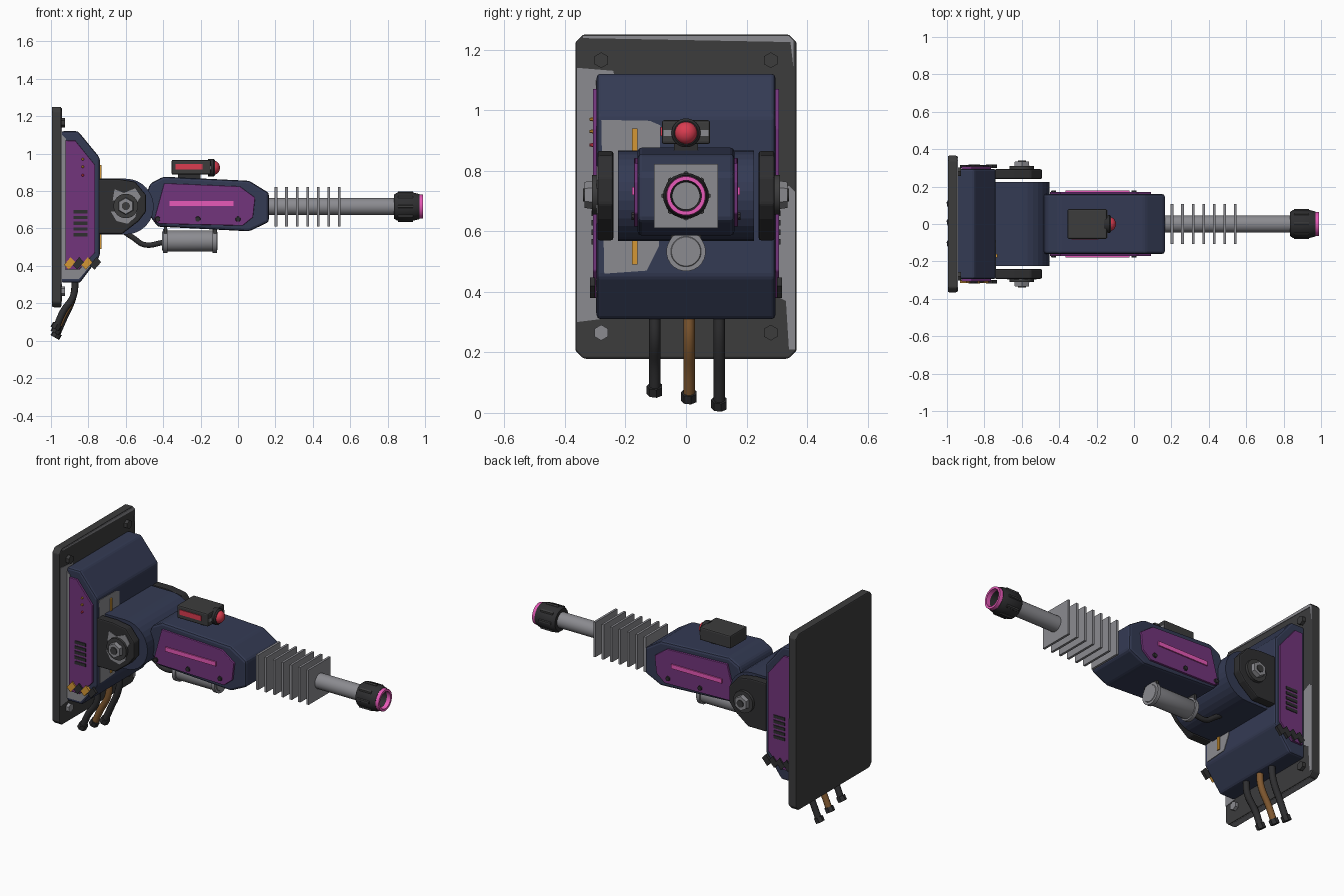
import bpy, bmesh, math
from mathutils import Vector

if "Cube" in bpy.data.objects:
    bpy.data.objects.remove(bpy.data.objects["Cube"])


def mat(name, r, g, b):
    m = bpy.data.materials.new(name)
    m.diffuse_color = (r, g, b, 1)
    m.use_nodes = True
    m.node_tree.nodes["Principled BSDF"].inputs["Base Color"].default_value = m.diffuse_color
    return m


NAVY = mat("navy_paint", 0.034, 0.043, 0.088)
PURPLE = mat("purple_panel", 0.17, 0.035, 0.2)
PINK = mat("pink_glow", 0.8, 0.1, 0.48)
GREY = mat("bare_metal", 0.26, 0.26, 0.28)
DARK = mat("dark_metal", 0.045, 0.045, 0.046)
BLACK = mat("black_rubber", 0.028, 0.028, 0.03)
ORANGE = mat("orange_mark", 0.66, 0.31, 0.035)
RED = mat("red_sensor", 0.7, 0.045, 0.08)
BROWN = mat("brown_cable", 0.22, 0.1, 0.03)


def finish(name, bm, m, bevel=0, smooth=False):
    bmesh.ops.recalc_face_normals(bm, faces=bm.faces)
    me = bpy.data.meshes.new(name)
    bm.to_mesh(me)
    bm.free()
    me.materials.append(m)
    ob = bpy.data.objects.new(name, me)
    bpy.context.collection.objects.link(ob)
    if bevel:
        mod = ob.modifiers.new("bevel", 'BEVEL')
        mod.width, mod.segments, mod.limit_method = bevel, 2, 'ANGLE'
        mod.angle_limit = math.radians(25)
    if smooth:
        bpy.context.view_layer.objects.active = ob
        ob.select_set(True)
        bpy.ops.object.shade_smooth_by_angle(angle=math.radians(35))
        ob.select_set(False)
    return ob


def prism(name, pts, a, b, m, bevel=0, axis='y'):
    """Extrude an outline from a to b: (x, z) along y, or (y, z) along x."""
    bm = bmesh.new()
    put = (lambda p, t: (p[0], t, p[1])) if axis == 'y' else (lambda p, t: (t, p[0], p[1]))
    r0 = [bm.verts.new(put(p, a)) for p in pts]
    r1 = [bm.verts.new(put(p, b)) for p in pts]
    bm.faces.new(r0)
    bm.faces.new(r1)
    n = len(pts)
    for i in range(n):
        j = (i + 1) % n
        bm.faces.new((r0[i], r0[j], r1[j], r1[i]))
    return finish(name, bm, m, bevel)


def box(name, x, y, z, m, bevel=0):
    return prism(name, [(x[0], z[0]), (x[1], z[0]), (x[1], z[1]), (x[0], z[1])], y[0], y[1], m, bevel)


def lathe(name, prof, centre, m, n=24, axis='x', closed=False, smooth=True):
    """Spin (offset, radius) points about an axis through centre."""
    bm = bmesh.new()
    rings = []
    for t, r in prof:
        ring = []
        for i in range(n):
            a = 2 * math.pi * (i + 0.5) / n
            c, s = r * math.cos(a), r * math.sin(a)
            off = Vector((t, c, s)) if axis == 'x' else Vector((c, t, s))
            ring.append(bm.verts.new(Vector(centre) + off))
        rings.append(ring)
    pairs = list(zip(rings, rings[1:])) + ([(rings[-1], rings[0])] if closed else [])
    for p, q in pairs:
        for i in range(n):
            j = (i + 1) % n
            bm.faces.new((p[i], p[j], q[j], q[i]))
    if not closed:
        bm.faces.new(rings[0])
        bm.faces.new(rings[-1])
    return finish(name, bm, m, 0, smooth)


def tube(name, pts, r, m):
    cu = bpy.data.curves.new(name, 'CURVE')
    cu.dimensions, cu.bevel_depth, cu.bevel_resolution = '3D', r, 3
    cu.use_fill_caps, cu.resolution_u = True, 6
    sp = cu.splines.new('BEZIER')
    sp.bezier_points.add(len(pts) - 1)
    for bp, p in zip(sp.bezier_points, pts):
        bp.co = p
        bp.handle_left_type = bp.handle_right_type = 'AUTO'
    cu.materials.append(m)
    ob = bpy.data.objects.new(name, cu)
    bpy.context.collection.objects.link(ob)


# Wall plate with clipped corners, worn patches and corner bolts
c = 0.025
prism("wall_plate", [(-0.365 + c, 0.18), (0.365 - c, 0.18), (0.365, 0.18 + c), (0.365, 1.25 - c),
                     (0.365 - c, 1.25), (-0.365 + c, 1.25), (-0.365, 1.25 - c), (-0.365, 0.18 + c)],
      -0.995, -0.945, DARK, 0.006, 'x')
prism("plate_wear_left", [(-0.36, 0.3), (-0.28, 0.31), (-0.27, 0.8), (-0.23, 1.07), (-0.24, 1.13), (-0.36, 1.14)],
      -0.946, -0.942, GREY, 0, 'x')
prism("plate_wear_right", [(0.34, 0.21), (0.36, 0.21), (0.36, 0.73), (0.34, 0.75), (0.28, 0.72), (0.27, 0.4), (0.33, 0.37)],
      -0.946, -0.942, GREY, 0, 'x')
prism("plate_wear_top", [(-0.34, 1.238), (-0.34, 1.245), (0.34, 1.245), (0.355, 1.23), (0.355, 1.14), (0.345, 1.225)],
      -0.946, -0.942, GREY, 0, 'x')
box("plate_wear_bottom", (-0.985, -0.95), (-0.33, 0.33), (0.178, 0.182), GREY)
for y in (-0.28, 0.28):
    for z in (0.265, 1.165):
        lathe("plate_bolt", [(-0.946, 0.026), (-0.925, 0.026)], (0, y, z),
              GREY if y < 0 and z < 1 else DARK, 6, smooth=False)

# Housing on the plate
prism("housing", [(-0.945, 0.31), (-0.845, 0.31), (-0.74, 0.45), (-0.74, 0.98), (-0.855, 1.12), (-0.945, 1.12)],
      -0.295, 0.295, NAVY, 0.012)
prism("housing_wear_side", [(-0.94, 0.33), (-0.85, 0.33), (-0.79, 0.4), (-0.79, 0.45), (-0.92, 0.45),
                            (-0.92, 1.08), (-0.94, 1.1)], -0.298, -0.294, GREY)
prism("housing_wear_front", [(-0.27, 0.46), (-0.13, 0.47), (-0.09, 0.55), (-0.085, 0.95), (-0.12, 0.965), (-0.28, 0.968)],
      -0.741, -0.737, GREY, 0, 'x')
box("orange_strip", (-0.74, -0.73), (-0.178, -0.16), (0.49, 0.94), ORANGE)

for s in (-1, 1):
    # Purple housing panel, vent slots and hazard marks
    prism("housing_panel", [(-0.922, 0.38), (-0.85, 0.38), (-0.765, 0.47), (-0.765, 0.94), (-0.87, 1.07), (-0.922, 1.07)],
          s * 0.293, s * 0.308, PURPLE, 0.003)
    for i in range(5):
        z = 0.566 + i * 0.031
        box("vent_slot", (-0.88, -0.805), (s * 0.305, s * 0.312), (z - 0.009, z + 0.009), BLACK)
    for i in range(4):
        x = -0.93 + i * 0.046
        prism("hazard_mark", [(x, 0.405), (x + 0.025, 0.38), (x + 0.06, 0.42), (x + 0.035, 0.447)],
              s * 0.3, s * (0.316 + 0.001 * (i % 2)), ORANGE if s < 0 and i % 2 == 0 else BLACK)
    # Yoke bracket and pivot bolt
    prism("yoke_bracket", [(-0.745, 0.57), (-0.62, 0.57), (-0.53, 0.64), (-0.492, 0.69), (-0.492, 0.78),
                           (-0.55, 0.85), (-0.64, 0.865), (-0.745, 0.865)], s * 0.24, s * 0.293, BLACK, 0.008)
    lathe("pivot_washer", [(s * 0.29, 0.066), (s * 0.31, 0.066)], (-0.6, 0, 0.72), DARK, 20, 'y')
    lathe("pivot_nut", [(s * 0.305, 0.047), (s * 0.335, 0.043)], (-0.6, 0, 0.72), GREY, 6, 'y', smooth=False)
    lathe("pivot_pin", [(s * 0.33, 0.022), (s * 0.34, 0.022)], (-0.6, 0, 0.72), DARK, 12, 'y')
    # Gun side panel, glowing bar and screws
    prism("gun_panel", [(-0.45, 0.64), (-0.42, 0.625), (0.025, 0.615), (0.08, 0.66), (0.092, 0.765), (0.01, 0.825),
                        (-0.395, 0.842)], s * 0.155, s * 0.172, PURPLE, 0.004)
    box("glow_bar", (-0.365, -0.025), (s * 0.168, s * 0.179), (0.72, 0.746), PINK)
    for x in (-0.43, -0.215, 0.0):
        lathe("panel_screw", [(s * 0.165, 0.016), (s * 0.18, 0.013)], (x, 0, 0.65), BLACK, 8, 'y')

# Worn paint on the near bracket
prism("bracket_wear_upper", [(-0.67, 0.75), (-0.66, 0.81), (-0.61, 0.79), (-0.55, 0.815), (-0.52, 0.77), (-0.54, 0.74)],
      -0.296, -0.292, GREY)
prism("bracket_wear_lower", [(-0.68, 0.69), (-0.65, 0.64), (-0.59, 0.625), (-0.55, 0.66), (-0.54, 0.7)],
      -0.296, -0.292, GREY)

# Status lights on the near housing panel
for z, m in ((0.97, ORANGE), (0.93, ORANGE), (0.885, RED)):
    lathe("status_light", [(-0.305, 0.008), (-0.318, 0.005)], (-0.83, 0, z), m, 8, 'y')

# Pivot drum, rounded at the front
arc = [(-0.6 + 0.149 * math.cos(math.radians(a)), 0.717 + 0.149 * math.sin(math.radians(a)))
       for a in range(-90, 91, 12)]
prism("pivot_drum", [(-0.745, 0.568)] + arc + [(-0.745, 0.866)], -0.225, 0.225, NAVY)

# Gun body
prism("gun_body", [(-0.51, 0.72), (-0.43, 0.61), (0.06, 0.585), (0.165, 0.635), (0.165, 0.79), (0.06, 0.855),
                   (-0.40, 0.877), (-0.47, 0.84)], -0.16, 0.16, NAVY, 0.014)

# Barrel, cooling fins and muzzle
C = (0, 0, 0.717)
lathe("barrel", [(0.15, 0.046), (0.86, 0.046)], C, GREY, 24)
for i in range(7):
    x = 0.203 + i * 0.0565
    box("cooling_fin", (x - 0.007, x + 0.007), (-0.106, 0.106), (0.611, 0.823), GREY)
lathe("muzzle", [(0.835, 0.044), (0.835, 0.066), (0.85, 0.076), (0.94, 0.076), (0.97, 0.068), (0.97, 0.052),
                 (0.85, 0.05)], C, BLACK, 16, closed=True)
lathe("muzzle_ring", [(0.965, 0.051), (0.965, 0.066), (0.99, 0.064), (0.99, 0.051)], C, PINK, 24, closed=True)
for i in range(8):
    a = math.pi * i / 4
    lathe("muzzle_rib", [(0.855, 0.01), (0.935, 0.01)],
          (0, 0.072 * math.cos(a), 0.717 + 0.072 * math.sin(a)), DARK, 6, smooth=False)

# Sensor box with lens and side light
box("sensor_box", (-0.355, -0.145), (-0.08, 0.08), (0.888, 0.967), DARK, 0.008)
box("sensor_mount", (-0.32, -0.2), (-0.04, 0.04), (0.85, 0.9), BLACK)
box("sensor_side_light", (-0.335, -0.19), (-0.084, -0.075), (0.915, 0.945), RED)
box("sensor_wear", (-0.146, -0.143), (-0.074, 0.074), (0.915, 0.935), GREY)
lathe("lens_collar", [(-0.16, 0.048), (-0.13, 0.048), (-0.122, 0.04)], (0, 0, 0.925), BLACK, 20)
lathe("lens", [(-0.13 + 0.034 * math.sin(t * 0.3), 0.038 * math.cos(t * 0.3)) for t in range(6)],
      (0, 0, 0.925), RED, 20)

# Under-slung canister with end rims, straps and feed hose
U = (0, 0, 0.533)
lathe("canister", [(-0.405, 0.05), (-0.395, 0.056), (-0.12, 0.056), (-0.11, 0.048)], U, GREY, 24)
for x in (-0.40, -0.135):
    lathe("canister_rim", [(x, 0.065), (x + 0.022, 0.065)], U, GREY, 24)
    box("canister_strap", (x + 0.005, x + 0.02), (-0.05, 0.05), (0.55, 0.62), DARK)
tube("feed_hose", [(-0.62, 0, 0.59), (-0.56, 0, 0.55), (-0.5, 0, 0.513), (-0.40, 0, 0.525)], 0.015, BLACK)

# Hanging cables with plugs
for y, z, m in ((-0.103, 0.076, BLACK), (0.01, 0.054, BROWN), (0.11, 0.03, BLACK)):
    tube("cable", [(-0.87, y, 0.33), (-0.88, y, 0.24), (-0.935, y, z + 0.08), (-0.97, y, z)], 0.019, m)
    plug = lathe("cable_plug", [(-0.015, 0.027), (0.015, 0.027)], (0, 0, 0), BLACK, 7, smooth=False)
    plug.location = (-0.972, y, z)
    plug.rotation_euler = (0, math.radians(-60), 0)
